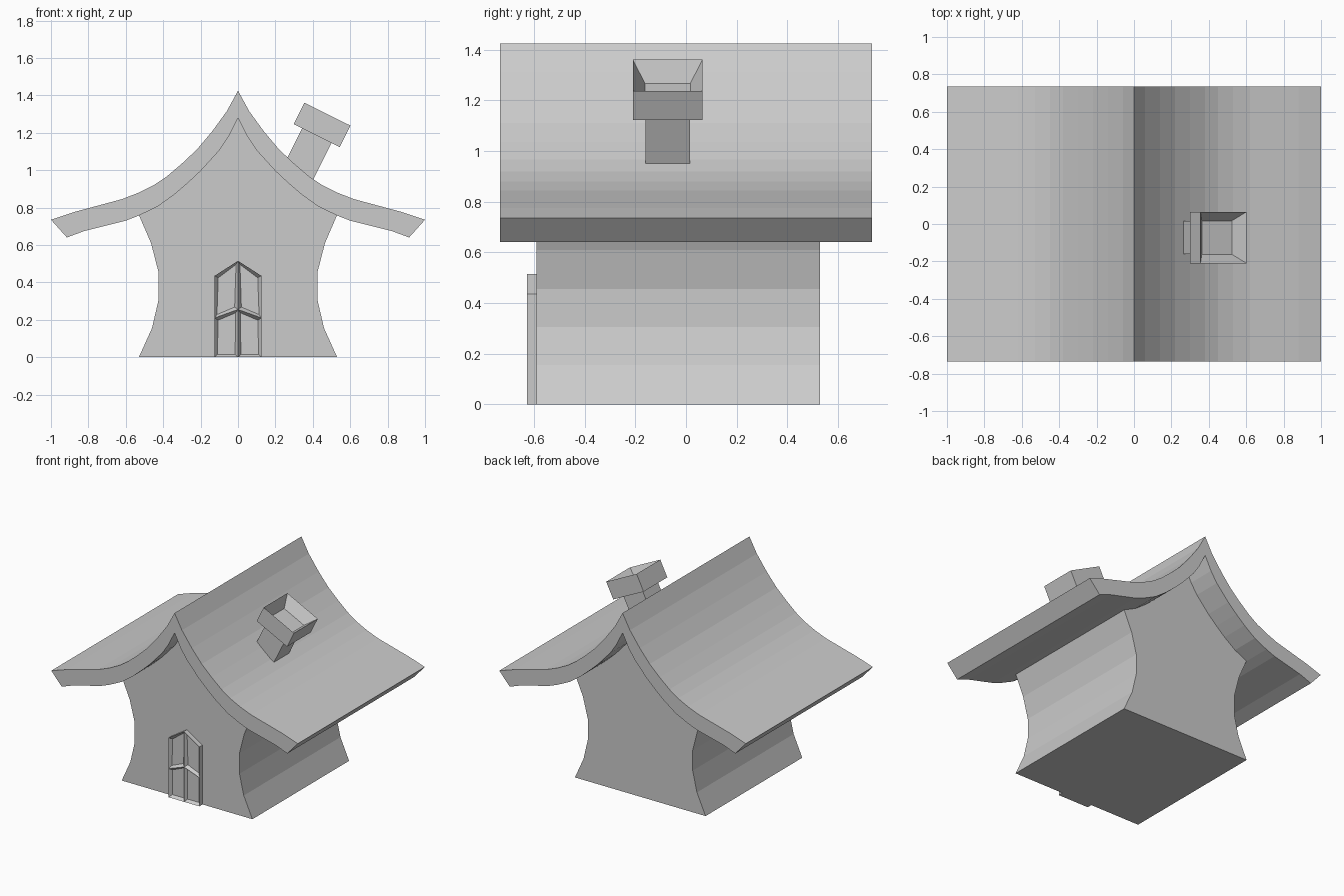
import bpy, bmesh, math
from mathutils import Matrix

cube = bpy.data.objects.get("Cube")
if cube:
    bpy.data.objects.remove(cube, do_unlink=True)

GREY = (0.6, 0.6, 0.6, 1.0)
grey = bpy.data.materials.new("plain_grey")
grey.use_nodes = True
grey.diffuse_color = GREY
grey.node_tree.nodes["Principled BSDF"].inputs["Base Color"].default_value = GREY


def finish(name, bm):
    bmesh.ops.recalc_face_normals(bm, faces=bm.faces)
    mesh = bpy.data.meshes.new(name)
    bm.to_mesh(mesh)
    bm.free()
    mesh.materials.append(grey)
    obj = bpy.data.objects.new(name, mesh)
    bpy.context.collection.objects.link(obj)
    return obj


def extrude_back(bm, faces, depth):
    """Give flat front faces thickness towards +y."""
    geom = bmesh.ops.extrude_face_region(bm, geom=faces, use_keep_orig=True)["geom"]
    moved = [g for g in geom if isinstance(g, bmesh.types.BMVert)]
    bmesh.ops.translate(bm, verts=moved, vec=(0, depth, 0))


def prism(name, outline, front, back):
    bm = bmesh.new()
    face = bm.faces.new([bm.verts.new((x, front, z)) for x, z in outline])
    extrude_back(bm, [face], back - front)
    return finish(name, bm)


def mirrored(half):
    """Close a right-hand outline that starts and ends on the centre line."""
    return half + [(-x, z) for x, z in reversed(half) if x > 0]


# Swept roof: curved top and underside, running front to back
roof_top = [(0, 1.425), (.06, 1.315), (.14, 1.205), (.22, 1.11), (.3, 1.035),
            (.38, .967), (.45, .92), (.53, .88), (.62, .845), (.75, .81),
            (.88, .775), (1, .735)]
roof_under = [(.915, .64), (.82, .675), (.7, .705), (.6, .73), (.53, .757),
              (.43, .805), (.34, .87), (.27, .93), (.2, .995), (.1, 1.105),
              (.05, 1.18), (0, 1.28)]
roof_outline = roof_top + roof_under + [(-x, z) for x, z in reversed(roof_under[:-1])] \
    + [(-x, z) for x, z in reversed(roof_top[1:])]
prism("roof", roof_outline, -.735, .735)

# Pinched walls with a gable tucked into the roof
wall_side = [(.53, 0), (.46, .155), (.425, .305), (.425, .455), (.465, .61), (.53, .76)]
gable = [(x, z + .015) for x, z in roof_under[5:]]
prism("walls", mirrored(wall_side + gable), -.59, .53)

# Pointed door with four sunken panels
bm = bmesh.new()
grid = [[bm.verts.new((x, -.627, z)) for x, z in ((-.125, side), (0, mid), (.125, side))]
        for side, mid in ((0, 0), (.21, .255), (.435, .515))]
panels = [bm.faces.new((grid[r][c], grid[r][c + 1], grid[r + 1][c + 1], grid[r + 1][c]))
          for r in range(2) for c in range(2)]
extrude_back(bm, panels, .045)
bmesh.ops.recalc_face_normals(bm, faces=bm.faces)
front = [f for f in bm.faces if f.normal.y < -.9]
bmesh.ops.inset_individual(bm, faces=front, thickness=.022, depth=-.022)
finish("door", bm)

# Tilted chimney: square stack and a hollow cap
tilt = Matrix.Translation((.45, -.0725, 1.242)) @ Matrix.Rotation(math.radians(26.5), 4, 'Y')


def chimney_block(name, width, bottom, top, hole=0):
    bm = bmesh.new()
    bmesh.ops.create_cube(bm, size=1)
    bmesh.ops.scale(bm, vec=(width, width, top - bottom), verts=bm.verts)
    bmesh.ops.translate(bm, vec=(0, 0, (top + bottom) / 2), verts=bm.verts)
    if hole:
        lid = [f for f in bm.faces if f.normal.z > .9]
        bmesh.ops.inset_region(bm, faces=lid, thickness=(width - hole) / 2)
        bmesh.ops.translate(bm, vec=(0, 0, -.08), verts=lid[0].verts)
    finish(name, bm).matrix_world = tilt


chimney_block("chimney_stack", .175, -.31, -.06)
chimney_block("chimney_cap", .275, -.064, .064, hole=.14)
